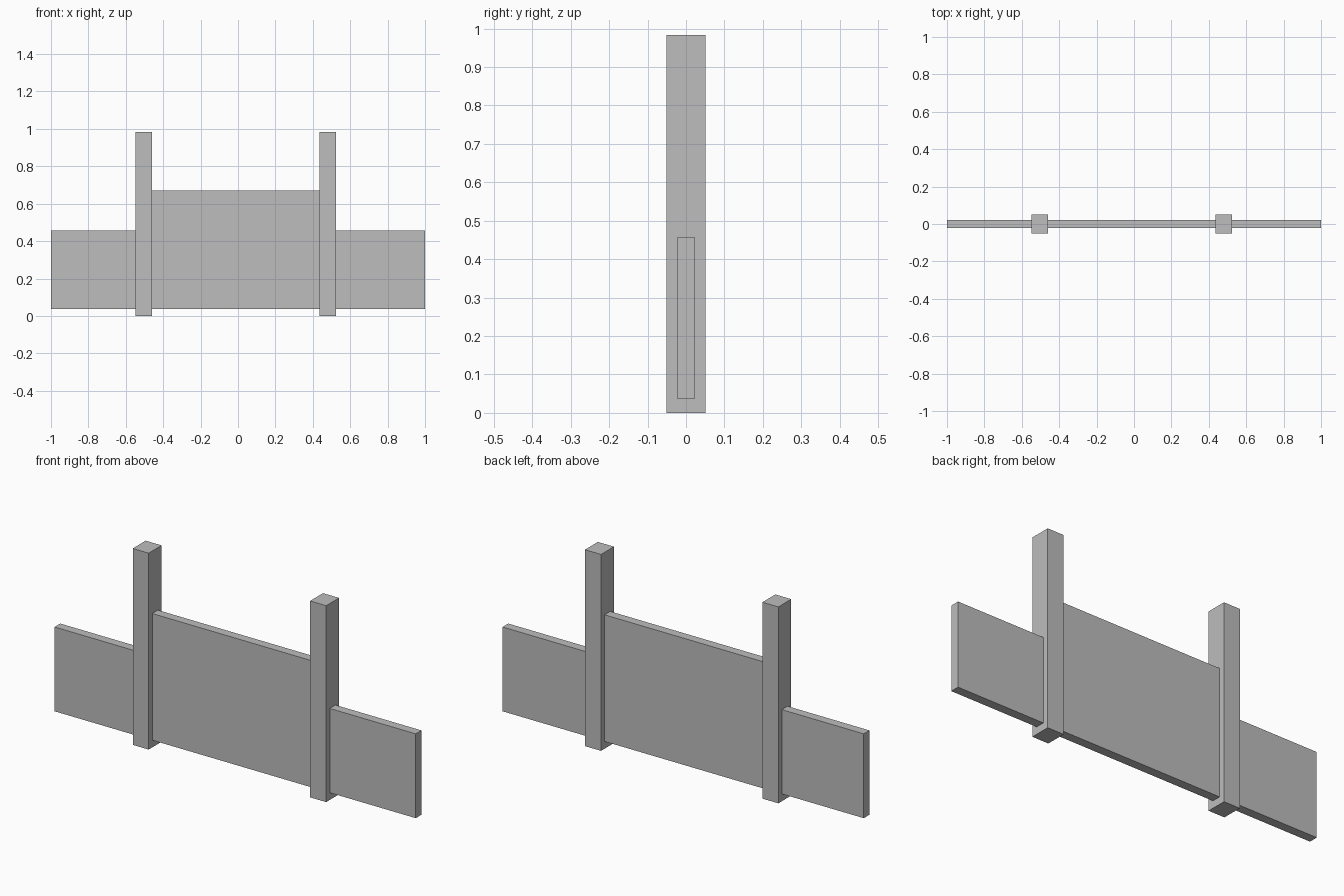
import bpy

cube = bpy.data.objects.get("Cube")
if cube:
    bpy.data.objects.remove(cube, do_unlink=True)

# Single plain grey
grey = bpy.data.materials.new("plain_grey")
grey.use_nodes = True
colour = (0.51, 0.51, 0.51, 1)
grey.diffuse_color = colour
grey.node_tree.nodes["Principled BSDF"].inputs["Base Color"].default_value = colour


def box(name, x0, x1, depth, z0, z1):
    """Box between two x and two z limits, centred on y = 0."""
    bpy.ops.mesh.primitive_cube_add(size=1, location=((x0 + x1) / 2, 0, (z0 + z1) / 2))
    obj = bpy.context.object
    obj.name = name
    obj.scale = (x1 - x0, depth, z1 - z0)
    bpy.ops.object.transform_apply(location=False, rotation=False, scale=True)
    obj.data.materials.append(grey)
    return obj


# Limits of the two posts along the wall
right_out, right_in = -0.547, -0.459
left_in, left_out = 0.435, 0.524
base, low_top, high_top = 0.036, 0.458, 0.67
post_depth, panel_depth = 0.102, 0.045

# Posts
box("right_post", right_out, right_in, post_depth, 0, 0.983)
box("left_post", left_in, left_out, post_depth, 0, 0.983)

# Panels between and beside the posts
box("centre_panel", right_in, left_in, panel_depth, base, high_top)
box("right_panel", -1, right_out, panel_depth, base, low_top)
box("left_panel", left_out, 1, panel_depth, base, low_top)
